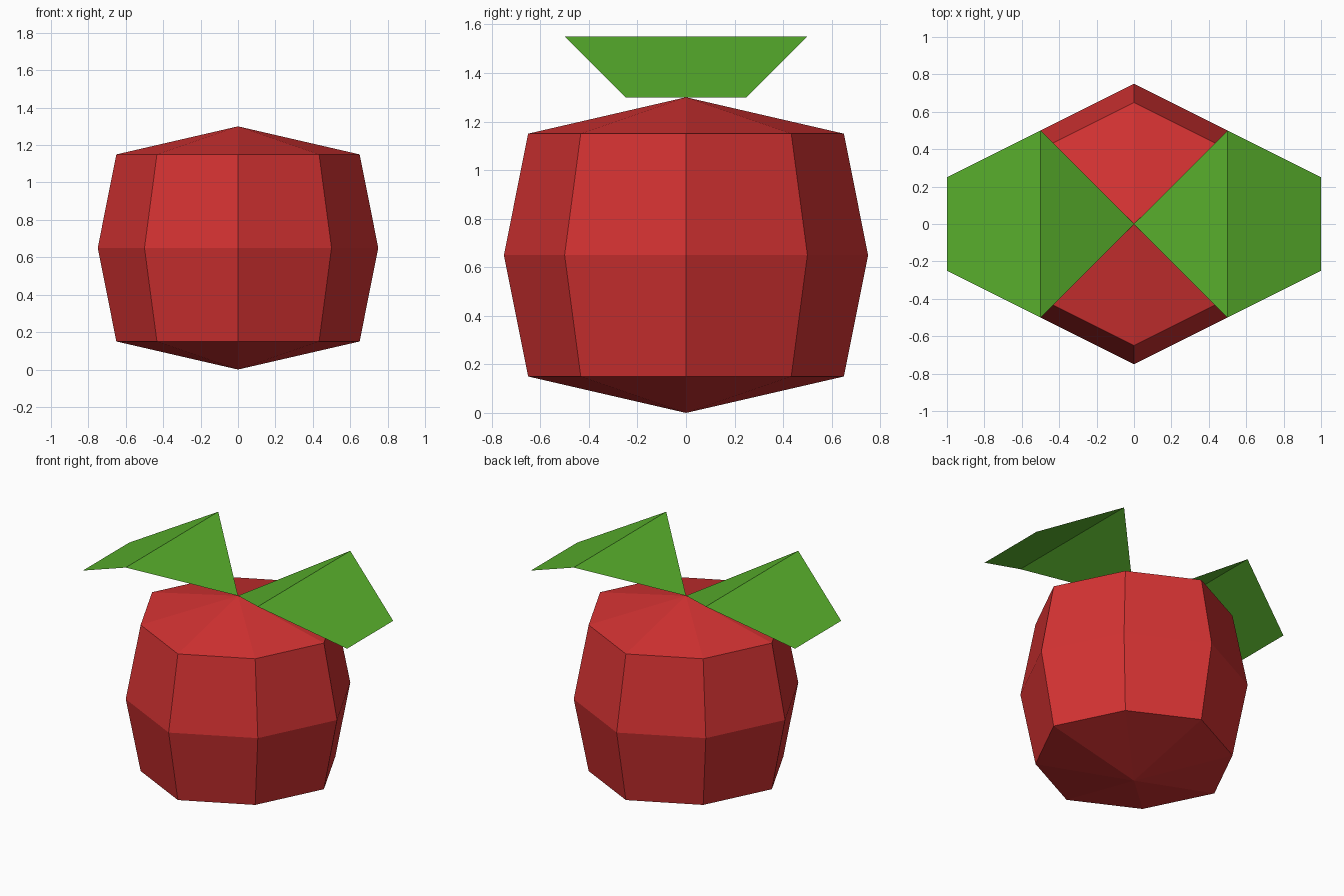
import bpy, bmesh

if "Cube" in bpy.data.objects:
    bpy.data.objects.remove(bpy.data.objects["Cube"])


def material(name, color):
    m = bpy.data.materials.new(name)
    m.diffuse_color = (*color, 1)
    m.use_nodes = True
    m.node_tree.nodes["Principled BSDF"].inputs["Base Color"].default_value = m.diffuse_color
    return m


def make_object(name, bm, mat):
    bmesh.ops.recalc_face_normals(bm, faces=bm.faces[:])
    me = bpy.data.meshes.new(name)
    bm.to_mesh(me)
    bm.free()
    me.materials.append(mat)
    ob = bpy.data.objects.new(name, me)
    bpy.context.collection.objects.link(ob)
    return ob


red = material("red skin", (0.66, 0.032, 0.032))
green = material("leaf green", (0.10, 0.44, 0.026))

# Fruit body: three eight-sided rings closed by shallow points
outline = [(0.75, 0), (0.5, 0.5), (0, 0.75), (-0.5, 0.5),
           (-0.75, 0), (-0.5, -0.5), (0, -0.75), (0.5, -0.5)]
bm = bmesh.new()
rings = [[bm.verts.new((x * s, y * s, z)) for x, y in outline]
         for z, s in ((0.15, 0.867), (0.65, 1.0), (1.15, 0.867))]
bottom = bm.verts.new((0, 0, 0))
top = bm.verts.new((0, 0, 1.3))
for i in range(8):
    j = (i + 1) % 8
    for low, high in zip(rings, rings[1:]):
        bm.faces.new((low[i], low[j], high[j], high[i]))
    bm.faces.new((bottom, rings[0][j], rings[0][i]))
    bm.faces.new((top, rings[2][i], rings[2][j]))
make_object("fruit_body", bm, red)

# Leaves: thin folded sheets, one rising triangle and one drooping tip
for name, side in (("right_leaf", 1), ("left_leaf", -1)):
    bm = bmesh.new()
    base, fold_a, fold_b, tip_a, tip_b = [
        bm.verts.new((side * x, side * y, z)) for x, y, z in
        ((0, 0, 1.3), (0.5, -0.5, 1.55), (0.5, 0.5, 1.55),
         (1, -0.25, 1.3), (1, 0.25, 1.3))]
    bm.faces.new((base, fold_a, fold_b))
    bm.faces.new((fold_a, tip_a, tip_b, fold_b))
    make_object(name, bm, green)
